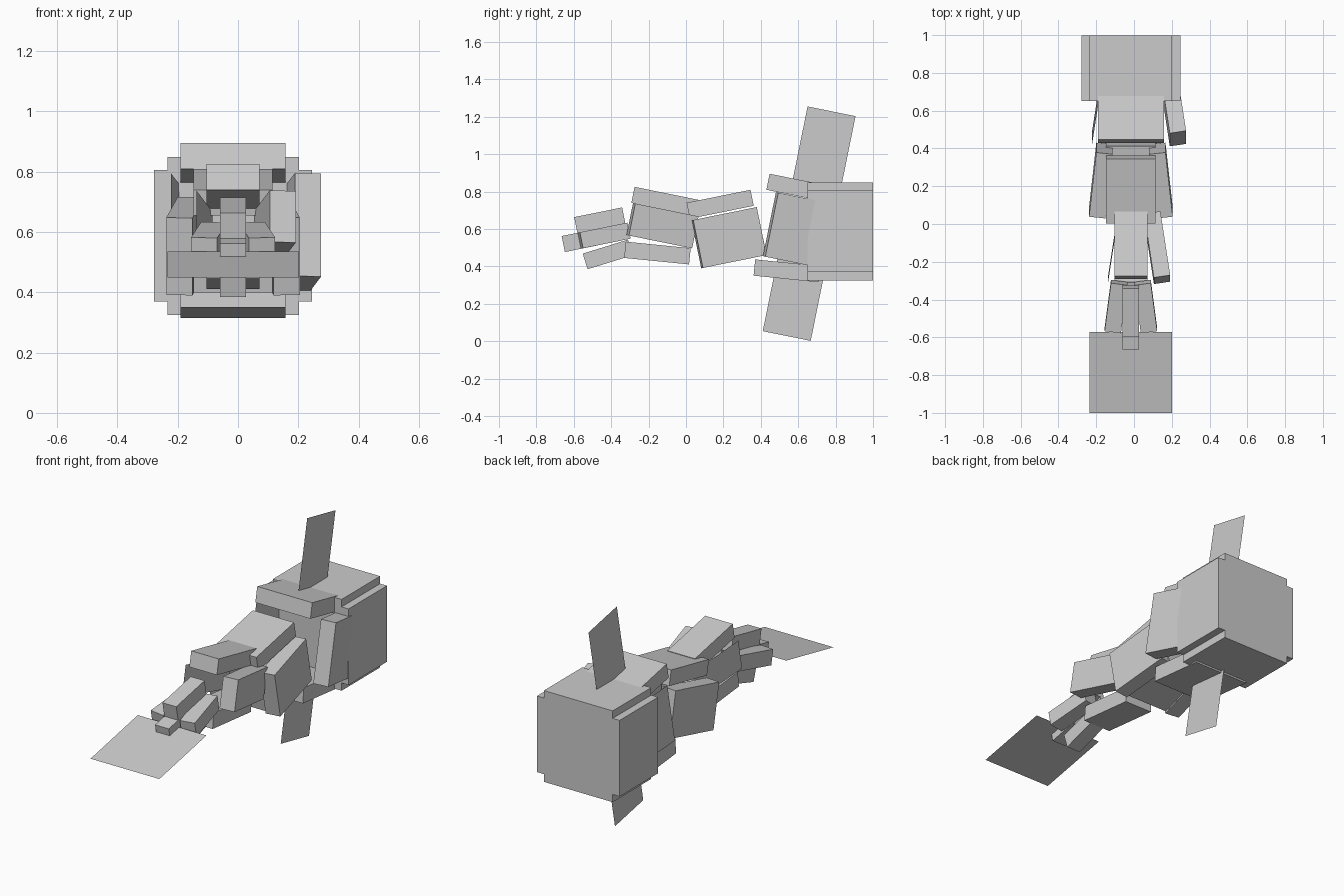
import bpy, bmesh
from math import pi
from mathutils import Matrix

if "Cube" in bpy.data.objects:
    bpy.data.objects.remove(bpy.data.objects["Cube"])

U = 0.0436      # one block unit
CX = -0.0165    # body mid-plane


def block(name, x, y, z, w, l, h, tilt=0.0, flare=0.0):
    """Box hung from the middle of its front top edge; sizes in units. A zero size gives a flat sheet."""
    w, l, h = w * U, l * U, h * U
    bm = bmesh.new()
    if w and h:
        bmesh.ops.create_cube(bm, size=1)
    else:
        turn = Matrix.Rotation(pi / 2, 4, 'Y') if not w else Matrix.Identity(4)
        bmesh.ops.create_grid(bm, x_segments=1, y_segments=1, size=0.5, matrix=turn)
    bmesh.ops.scale(bm, vec=(w, l, h), verts=bm.verts)
    bmesh.ops.translate(bm, vec=(0, l / 2, -h / 2), verts=bm.verts)
    bm.transform(Matrix.Translation((CX + x, y, z))
                 @ Matrix.Rotation(tilt, 4, 'X') @ Matrix.Rotation(flare, 4, 'Z'))
    me = bpy.data.meshes.new(name)
    bm.to_mesh(me)
    bm.free()
    ob = bpy.data.objects.new(name, me)
    bpy.context.collection.objects.link(ob)


# Head: tall core and wide core
block("head_core", 0, 0.65, 0.848, 10, 8, 12)
block("head_sides", 0, 0.65, 0.805, 12, 8, 10)

# Fins and tail sheet
block("upper_fin", 0, 0.65, 1.255, 0, 6, 10, -0.2)
block("lower_fin", 0, 0.497, 0.481, 0, 6, 10, -0.2)
block("tail_fin", 0, -1.0, 0.449, 10, 10, 0, 0.2)

# Neck plates (left one is a flat sheet)
block("neck_top", 0, 0.447, 0.895, 8, 6, 2, -0.2)
block("neck_bottom", 0, 0.37, 0.437, 8, 8, 2, -0.1)
block("neck_right", 0.249, 0.487, 0.795, 2, 6, 8, -0.2, 0.15)
block("neck_left", -0.206, 0.487, 0.795, 0, 6, 8, -0.2, -0.15)

# Front body plates
block("body_top", 0, 0.003, 0.74, 6, 8, 2, 0.2)
block("body_bottom", 0, 0.07, 0.485, 6, 8, 2, 0.2)
for side, s in (("right", 1), ("left", -1)):
    block("body_" + side, s * 0.178, 0.034, 0.647, 2, 8, 6, 0.2, s * 0.11)

# Middle plates (left one is a flat sheet)
block("middle_top", 0, -0.275, 0.825, 4, 8, 2, -0.2)
block("middle_bottom", 0, -0.322, 0.532, 4, 8, 2, -0.1)
block("middle_right", 0.165, -0.277, 0.737, 2, 8, 4, -0.2, 0.15)
block("middle_left", -0.121, -0.277, 0.737, 0, 8, 4, -0.2, -0.15)

# Tail base plates and tip
block("tail_top", 0, -0.598, 0.663, 2, 6, 2, 0.2)
block("tail_bottom", 0, -0.552, 0.468, 2, 5.8, 2, 0.3)
for side, s in (("right", 1), ("left", -1)):
    block("tail_" + side, s * 0.096, -0.573, 0.581, 2, 6, 2, 0.2, s * 0.13)
block("tail_tip", 0, -0.665, 0.562, 2, 4, 2, 0.2)
